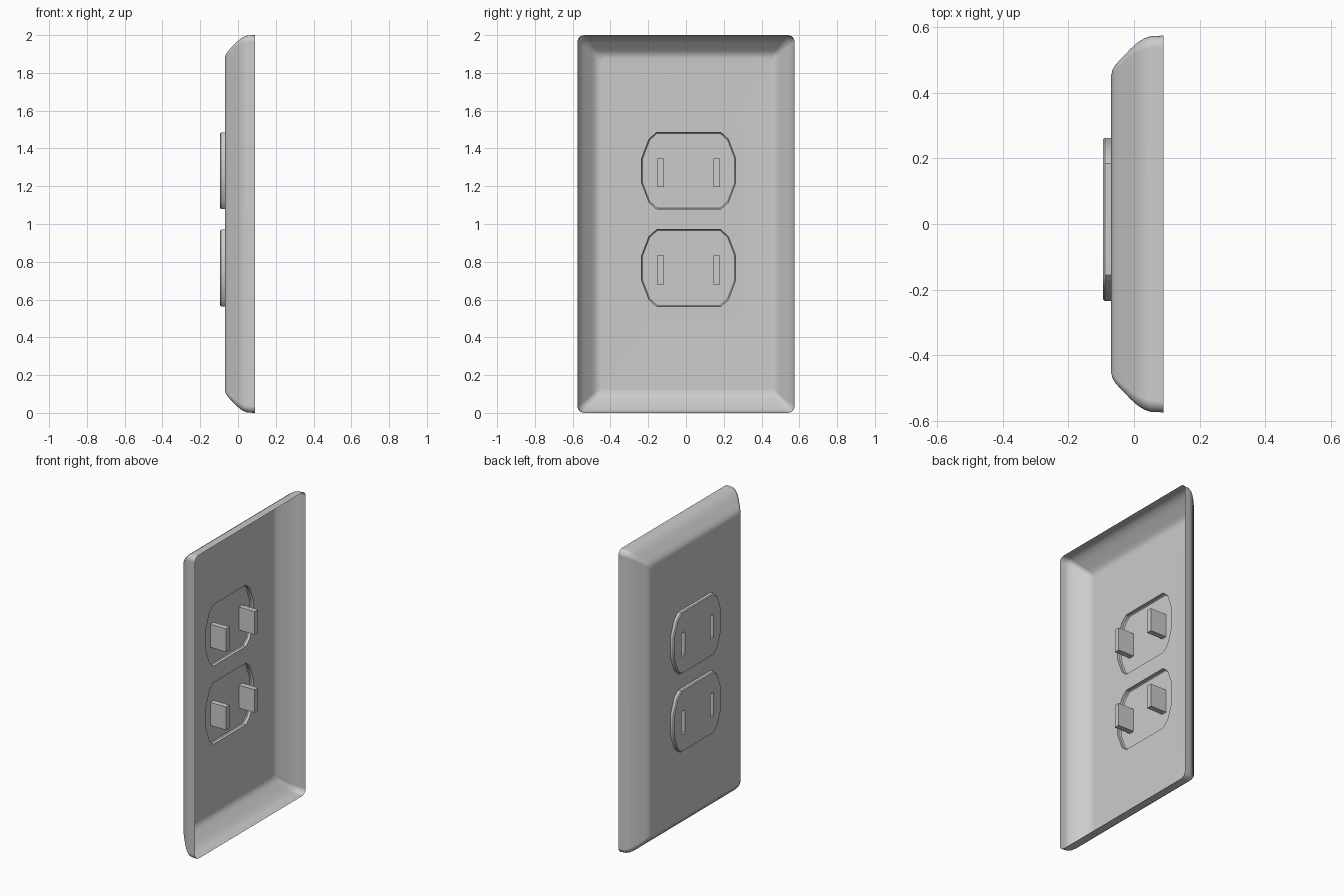
import bpy
import bmesh
import math
from mathutils import Vector

default = bpy.data.objects.get("Cube")
if default:
    bpy.data.objects.remove(default, do_unlink=True)

grey = bpy.data.materials.new("light grey plastic")
grey.use_nodes = True
COLOUR = (0.6, 0.6, 0.6, 1)
grey.diffuse_color = COLOUR
grey.node_tree.nodes["Principled BSDF"].inputs["Base Color"].default_value = COLOUR

OUTLET_Y = 0.014
OUTLET_Z = {"upper_outlet": 1.282, "lower_outlet": 0.767}
FACE_X, RAISED_X, POCKET_X = -0.07, -0.095, 0.02


def ring(bm, points, x):
    """Closed loop of vertices in the plane at x."""
    verts = [bm.verts.new((x, y, z)) for y, z in points]
    edges = [bm.edges.new((a, b)) for a, b in zip(verts, verts[1:] + verts[:1])]
    return verts, edges


def bridge(bm, a, b):
    n = len(a)
    for i in range(n):
        j = (i + 1) % n
        bm.faces.new((a[i], a[j], b[j], b[i]))


def fill(bm, *loops):
    """Flat face with holes."""
    edges = [e for loop in loops for e in loop]
    bmesh.ops.triangle_fill(bm, use_beauty=True, edges=edges, normal=(-1, 0, 0))


def rounded_rect(cy, cz, hy, hz, r, steps=4):
    pts = []
    for k, (sy, sz) in enumerate(((1, 1), (-1, 1), (-1, -1), (1, -1))):
        for s in range(steps + 1):
            a = math.pi / 2 * (k + s / steps)
            pts.append((cy + sy * (hy - r) + r * math.cos(a),
                        cz + sz * (hz - r) + r * math.sin(a)))
    return pts


def rect(cy, cz, hy, hz):
    return [(cy + a * hy, cz + b * hz) for a, b in ((1, 1), (-1, 1), (-1, -1), (1, -1))]


def outlet_outline(cz, inset=0.0):
    """Twelve-sided outlet shape, mirrored from one quarter."""
    quarter = [(0.249, 0.065), (0.21, 0.167), (0.17, 0.203)]
    pts = []
    for sy, sz in ((1, 1), (-1, 1), (-1, -1), (1, -1)):
        q = quarter if sy * sz > 0 else quarter[::-1]
        pts += [(OUTLET_Y + sy * y * (1 - inset / 0.249),
                 cz + sz * z * (1 - inset / 0.203)) for y, z in q]
    return pts


def finish(bm, name):
    bmesh.ops.recalc_face_normals(bm, faces=bm.faces)
    # The visible face of the plate looks towards -x
    if max(bm.faces, key=lambda f: f.calc_area()).normal.x > 0:
        bmesh.ops.reverse_faces(bm, faces=bm.faces)
    mesh = bpy.data.meshes.new(name)
    bm.to_mesh(mesh)
    bm.free()
    mesh.materials.append(grey)
    obj = bpy.data.objects.new(name, mesh)
    bpy.context.collection.objects.link(obj)
    bpy.ops.object.select_all(action="DESELECT")
    obj.select_set(True)
    bpy.context.view_layer.objects.active = obj
    bpy.ops.object.shade_smooth_by_angle(angle=math.radians(35))
    weighted = obj.modifiers.new("even flat shading", "WEIGHTED_NORMAL")
    weighted.keep_sharp = True
    return obj


# Wall plate: thin open-backed shell with a sloped, rounded border
bm = bmesh.new()
profile = [(0.09, 0.0, 0.035), (0.05, 0.002, 0.035), (0.03, 0.009, 0.034),
           (0.01, 0.022, 0.03), (-0.01, 0.04, 0.025), (-0.045, 0.076, 0.02),
           (-0.057, 0.09, 0.018), (-0.066, 0.105, 0.014), (FACE_X, 0.125, 0.01)]
previous = None
for x, inset, radius in profile:
    verts, edges = ring(bm, rounded_rect(0, 1, 0.575 - inset, 1 - inset, radius), x)
    if previous:
        bridge(bm, previous, verts)
    previous = verts
holes = [ring(bm, outlet_outline(cz), FACE_X)[1] for cz in OUTLET_Z.values()]
fill(bm, edges, *holes)
finish(bm, "wall_plate")

# Outlets: raised hollow caps with blade slots that run back as closed pockets
for name, cz in OUTLET_Z.items():
    bm = bmesh.new()
    base, _ = ring(bm, outlet_outline(cz), FACE_X)
    shoulder, _ = ring(bm, outlet_outline(cz), RAISED_X + 0.006)
    cap, cap_edges = ring(bm, outlet_outline(cz, 0.005), RAISED_X)
    bridge(bm, base, shoulder)
    bridge(bm, shoulder, cap)
    slots = []
    for side in (-1, 1):
        slot = rect(OUTLET_Y + side * 0.149, cz - 0.01, 0.018, 0.076)
        mouth, mouth_edges = ring(bm, slot, RAISED_X)
        end, _ = ring(bm, slot, POCKET_X)
        bridge(bm, mouth, end)
        bm.faces.new(end)
        slots.append(mouth_edges)
    fill(bm, cap_edges, *slots)
    finish(bm, name)
